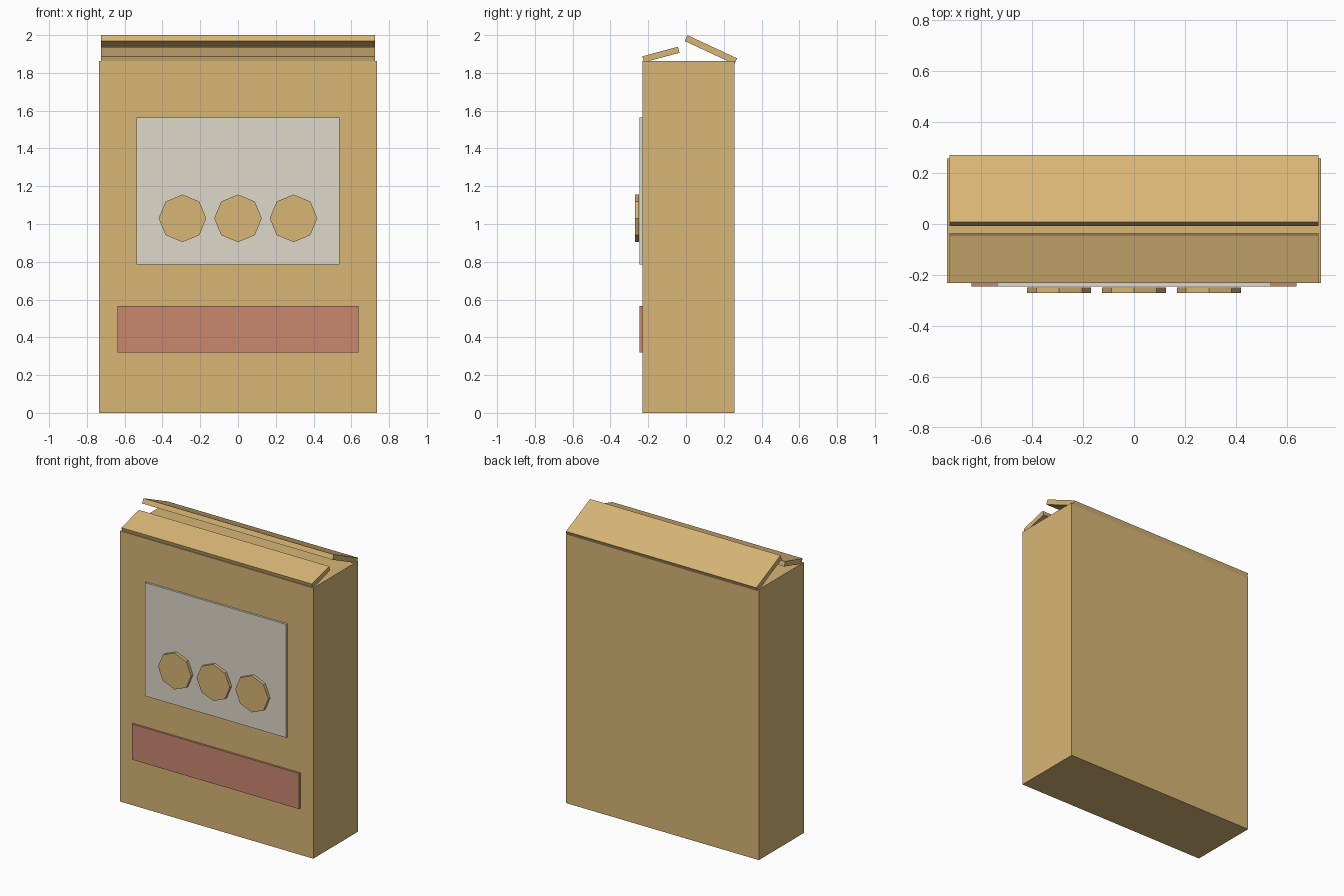
import bpy
from math import radians

cube = bpy.data.objects.get("Cube")
if cube:
    bpy.data.objects.remove(cube, do_unlink=True)


def material(name, rgb):
    """Flat material from a display colour, stored as linear values."""
    linear = [((c / 255 + 0.055) / 1.055) ** 2.4 for c in rgb]
    mat = bpy.data.materials.new(name)
    mat.use_nodes = True
    mat.diffuse_color = (*linear, 1)
    mat.node_tree.nodes["Principled BSDF"].inputs["Base Color"].default_value = (*linear, 1)
    return mat


def finish(name, mat):
    obj = bpy.context.object
    obj.name = obj.data.name = name
    obj.data.materials.append(mat)
    return obj


def box(name, size, centre, mat, tilt=0):
    bpy.ops.mesh.primitive_cube_add(size=1, location=centre, rotation=(radians(tilt), 0, 0))
    bpy.context.object.scale = size
    return finish(name, mat)


cardboard = material("cardboard tan", (216, 182, 118))
paper = material("label off white", (222, 216, 201))
red = material("faded red", (200, 136, 111))

FRONT, BACK, HEIGHT = -0.231, 0.257, 1.863

# Closed carton
box("carton_body", (1.47, BACK - FRONT, HEIGHT), (0, (FRONT + BACK) / 2, HEIGHT / 2), cardboard)

# Raised lid flaps
box("front_flap", (1.45, 0.195, 0.033), (0, -0.133, 1.897), cardboard, 15)
box("back_flap", (1.45, 0.29, 0.034), (0, 0.1315, 1.923), cardboard, -25)

# Panels on the front
box("front_label", (1.075, 0.014, 0.78), (0, FRONT - 0.007, 1.175), paper)
box("red_band", (1.275, 0.014, 0.245), (0, FRONT - 0.007, 0.443), red)

# Octagonal biscuits standing just off the label
for side, x in (("right", -0.294), ("middle", 0), ("left", 0.294)):
    bpy.ops.mesh.primitive_cylinder_add(vertices=8, radius=0.126, depth=0.021,
                                        location=(x, -0.2595, 1.03),
                                        rotation=(radians(90), 0, 0))
    finish("biscuit_" + side, cardboard)
